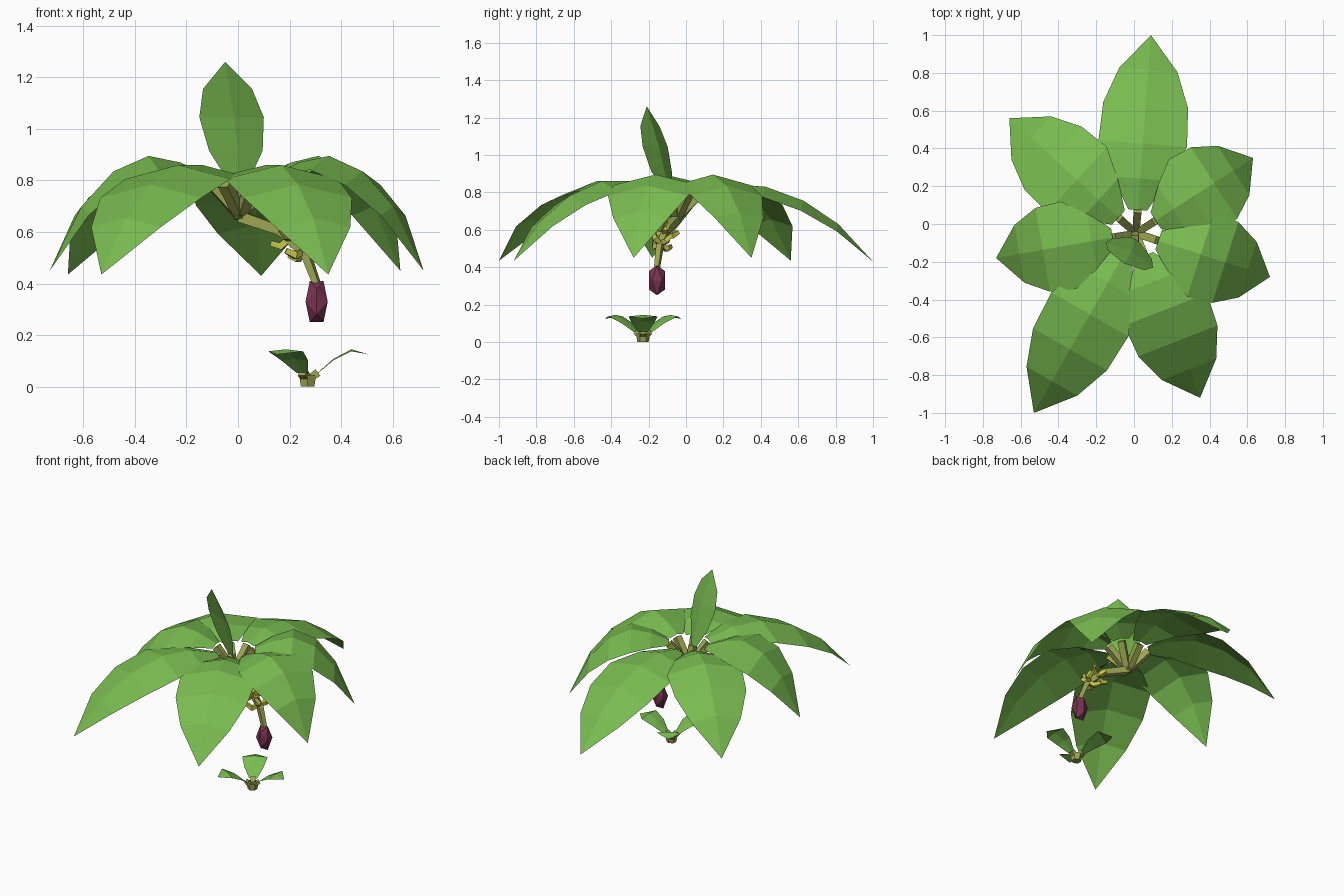
import bpy, bmesh, math
from mathutils import Vector

cube = bpy.data.objects.get("Cube")
if cube:
    bpy.data.objects.remove(cube)


def material(name, rgb):
    m = bpy.data.materials.new(name)
    m.use_nodes = True
    m.diffuse_color = (*rgb, 1)
    bsdf = next(n for n in m.node_tree.nodes if n.type == 'BSDF_PRINCIPLED')
    bsdf.inputs["Base Color"].default_value = (*rgb, 1)
    return m


LEAF = material("leaf green", (0.19, 0.5, 0.08))
STALK = material("stalk olive", (0.33, 0.38, 0.085))
FRUIT = material("fruit yellow green", (0.56, 0.56, 0.07))
BUD = material("bud purple", (0.19, 0.034, 0.078))


def finish(name, bm, mat):
    mesh = bpy.data.meshes.new(name)
    bm.to_mesh(mesh)
    bm.free()
    mesh.materials.append(mat)
    obj = bpy.data.objects.new(name, mesh)
    bpy.context.collection.objects.link(obj)
    return obj


def leaf(name, mids, halves, side, droop):
    """Folded blade: a raised midrib with an edge on each side."""
    bm = bmesh.new()
    rows = []
    top = max(halves)
    for p, h in zip(mids, halves):
        p = Vector(p)
        if h == 0:
            rows.append([bm.verts.new(p)] * 3)
        else:
            fall = droop * (h / top)
            rows.append([bm.verts.new(p + side * h * k + fall * abs(k)) for k in (-1, 0, 1)])
    for a, b in zip(rows, rows[1:]):
        for i in (0, 1):
            quad = [a[i], a[i + 1], b[i + 1], b[i]]
            bm.faces.new(list(dict.fromkeys(quad)))
    bmesh.ops.recalc_face_normals(bm, faces=bm.faces)
    if sum(f.normal.z for f in bm.faces) < 0:
        bmesh.ops.reverse_faces(bm, faces=bm.faces)
    return finish(name, bm, LEAF)


def tube(name, points, radii, sides, mat):
    """Faceted tube through a few points."""
    bm = bmesh.new()
    pts = [Vector(p) for p in points]
    rings = []
    for i, (p, r) in enumerate(zip(pts, radii)):
        d = (pts[min(i + 1, len(pts) - 1)] - pts[max(i - 1, 0)]).normalized()
        ref = Vector((0, 0, 1)) if abs(d.z) < 0.95 else Vector((0, 1, 0))
        u = d.cross(ref).normalized()
        v = d.cross(u)
        angles = [math.tau * (k + 0.5) / sides for k in range(sides)]
        rings.append([bm.verts.new(p + (u * math.cos(a) + v * math.sin(a)) * r) for a in angles])
    for a, b in zip(rings, rings[1:]):
        for k in range(sides):
            n = (k + 1) % sides
            bm.faces.new([a[k], a[n], b[n], b[k]])
    bm.faces.new(rings[0])
    bm.faces.new(rings[-1])
    bmesh.ops.recalc_face_normals(bm, faces=bm.faces)
    return finish(name, bm, mat)


# Arching crown leaves, each with a short flaring petiole
crown = Vector((0.01, -0.05, 0))
root = Vector((0.01, -0.05, 0.66))
steps = (0, 0.18, 0.38, 0.6, 0.8, 1)
back_arch = (0.81, 0.845, 0.83, 0.755, 0.63, 0.43)
long_arch = (0.81, 0.86, 0.86, 0.785, 0.655, 0.435)
short_arch = (0.82, 0.87, 0.895, 0.835, 0.7, 0.45)
widths = (0.05, 0.15, 0.235, 0.225, 0.155, 0)
crown_leaves = {
    "back_leaf": (0.09, 1.0, back_arch),
    "back_left_leaf": (0.63, 0.35, short_arch),
    "left_leaf": (0.72, -0.28, short_arch),
    "front_left_leaf": (0.35, -0.92, long_arch),
    "front_right_leaf": (-0.53, -1.0, long_arch),
    "right_leaf": (-0.73, -0.18, short_arch),
    "back_right_leaf": (-0.66, 0.56, long_arch),
}
for name, (x, y, arch) in crown_leaves.items():
    out = Vector((x, y, 0)) - crown
    reach = out.length
    out.normalize()
    mids = [crown + out * (0.125 + s * (reach - 0.125)) + Vector((0, 0, z))
            for s, z in zip(steps, arch)]
    leaf(name, mids, widths, out.cross(Vector((0, 0, 1))), Vector((0, 0, -0.055)))
    tube(name + "_petiole", [root, mids[0] - Vector((0, 0, 0.02))], (0.026, 0.03), 4, STALK)

# Young upright leaf
upright = [(0.005, -0.08, 0.78), (0.0, -0.115, 0.915), (-0.015, -0.145, 1.045),
           (-0.033, -0.178, 1.155), (-0.05, -0.21, 1.26)]
leaf("upright_leaf", upright, (0.035, 0.118, 0.142, 0.108, 0),
     Vector((0.88, -0.47, 0)), Vector((-0.01, -0.02, 0)))
tube("upright_petiole", [root, upright[0]], (0.026, 0.028), 4, STALK)

# Hanging fruit stalk
tube("fruit_stalk", [root, (0.17, -0.1, 0.605), (0.265, -0.14, 0.51), (0.305, -0.155, 0.4)],
     (0.03, 0.027, 0.023, 0.018), 4, STALK)

# Stubby fruit fingers in two rings, curving upward around the stalk
axis = Vector((0.65, -0.25, -0.72)).normalized()
u = axis.cross(Vector((0, 1, 0))).normalized()
v = axis.cross(u)
for ring, centre in enumerate((Vector((0.2, -0.115, 0.575)), Vector((0.25, -0.135, 0.525)))):
    for k in range(4):
        a = math.tau * (k + 0.5 * ring) / 4
        out = u * math.cos(a) + v * math.sin(a)
        tube(f"fruit_{ring}_{k}",
             [centre, centre + out * 0.045, centre + out * 0.065 - axis * 0.035],
             (0.016, 0.02, 0.015), 4, FRUIT)

# Flower bud: a stretched twenty-sided solid
bm = bmesh.new()
g = (math.sqrt(5) - 1) / 2
for a in (-1, 1):
    for b in (-1, 1):
        for p in ((a * g, 0, b), (a, b * g, 0), (0, a, b * g)):
            bm.verts.new((0.305 + p[0] * 0.043, -0.155 + p[1] * 0.043, 0.33 + p[2] * 0.08))
bmesh.ops.convex_hull(bm, input=bm.verts)
finish("flower_bud", bm, BUD)

# Small offshoot with three leaves
shoot = Vector((0.27, -0.23, 0))
tube("shoot_stem", [shoot, shoot + Vector((0, 0, 0.045))], (0.03, 0.038), 6, STALK)
for k in range(3):
    a = math.tau * k / 3
    out = Vector((math.cos(a), math.sin(a), 0))
    mids = [shoot + out * r + Vector((0, 0, z))
            for r, z in ((0.04, 0.055), (0.1, 0.108), (0.17, 0.145), (0.237, 0.125))]
    leaf(f"shoot_leaf_{k}", mids, (0.025, 0.06, 0.078, 0),
         out.cross(Vector((0, 0, 1))), Vector((0, 0, -0.008)))
    tube(f"shoot_petiole_{k}", [shoot + Vector((0, 0, 0.025)), mids[0]], (0.02, 0.022), 4, STALK)
